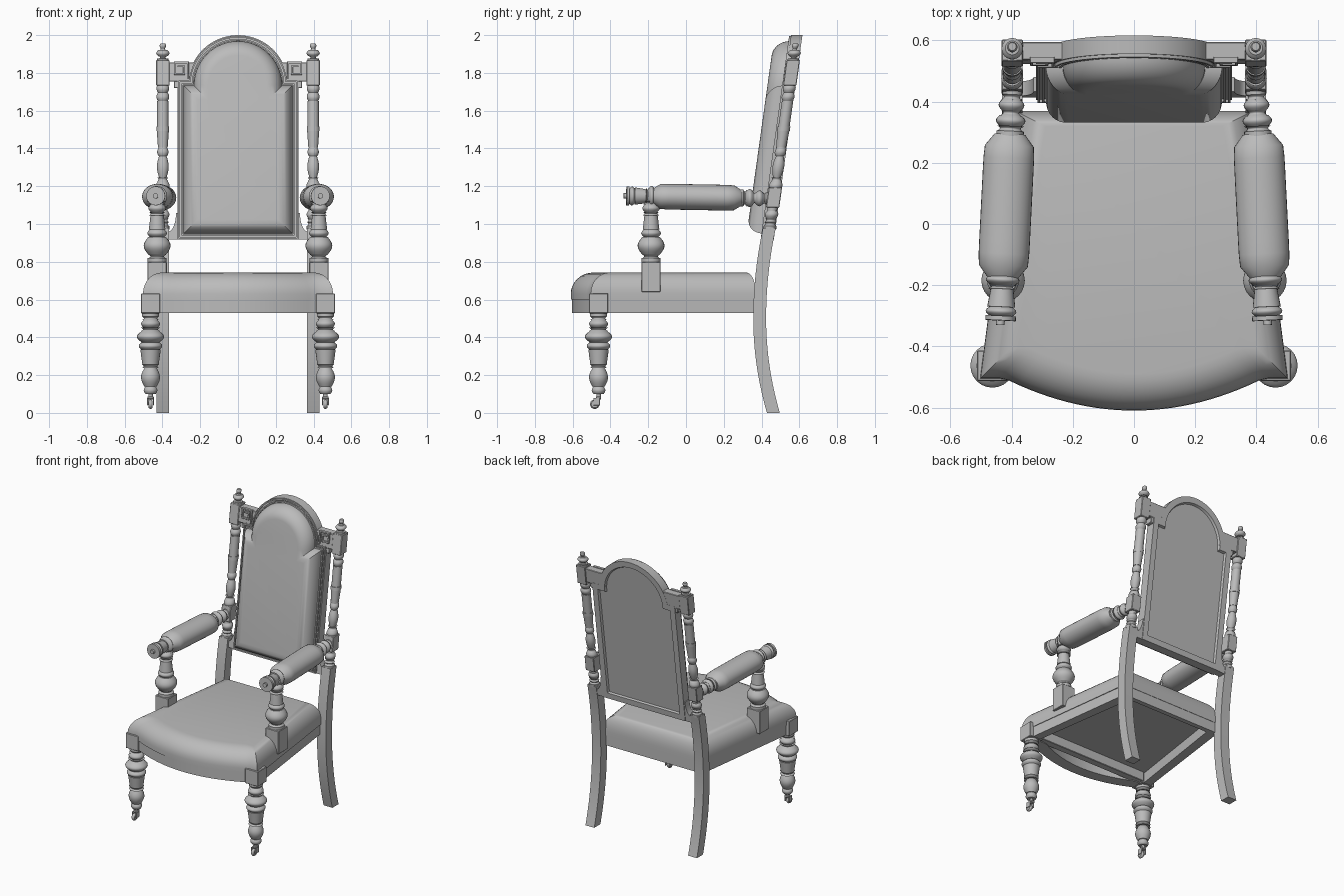
import bpy, bmesh
from math import sin, cos, asin, pi
from mathutils import Vector, Matrix

if "Cube" in bpy.data.objects:
    bpy.data.objects.remove(bpy.data.objects["Cube"], do_unlink=True)

COLOUR = (0.5, 0.5, 0.5, 1)
grey = bpy.data.materials.new("plain grey")
grey.use_nodes = True
grey.diffuse_color = COLOUR
grey.node_tree.nodes["Principled BSDF"].inputs["Base Color"].default_value = COLOUR

# Turned shapes: relative length, and radius factor along the shape
TURNINGS = {
    "collar": (1, lambda t: 1),
    "cove": (1, lambda t: 1.3 - 0.3 * sin(pi * t)),
    "bead": (2, lambda t: 0.75 + 0.25 * sin(pi * t)),
    "ball": (3, lambda t: 0.65 + 0.35 * sin(pi * t)),
    "taper": (4, lambda t: 1 - 0.2 * t),
    "flare": (4, lambda t: 0.8 + 0.2 * t),
    "vase": (5, lambda t: 0.65 + 0.35 * sin(pi * t)),
    "shaft": (6, lambda t: 1),
    "roll": (6, lambda t: 0.6 + 0.4 * (1 - (2 * t - 1) ** 10) ** 0.5),
}


def finish(bm, name):
    bmesh.ops.remove_doubles(bm, verts=bm.verts, dist=0.0001)
    bmesh.ops.recalc_face_normals(bm, faces=bm.faces)
    mesh = bpy.data.meshes.new(name)
    bm.to_mesh(mesh)
    bm.free()
    mesh.materials.append(grey)
    obj = bpy.data.objects.new(name, mesh)
    bpy.context.collection.objects.link(obj)
    bpy.ops.object.select_all(action="DESELECT")
    obj.select_set(True)
    bpy.context.view_layer.objects.active = obj
    bpy.ops.object.shade_smooth_by_angle(angle=0.6)


def finish_pair(bm, name):
    """Make a left part (+x) and its mirrored right twin."""
    twin = bm.copy()
    bmesh.ops.scale(twin, vec=(-1, 1, 1), verts=twin.verts)
    finish(bm, "left_" + name)
    finish(twin, "right_" + name)


def lean(bm):
    """Slope a part built upright at y = 0 into the reclined back."""
    for v in bm.verts:
        v.co.y += 0.435 + 0.14 * (v.co.z - BACK_BOTTOM)
    return bm


def loft(bm, loops):
    """Skin equal-length loops of points and cap both ends."""
    rings = [[bm.verts.new(point) for point in loop] for loop in loops]
    for lower, upper in zip(rings, rings[1:]):
        for i in range(len(lower)):
            bm.faces.new((lower[i - 1], lower[i], upper[i], upper[i - 1]))
    bm.faces.new(rings[0])
    bm.faces.new(rings[-1])
    return bm


def turn(bm, start, end, shapes, squash=1, sides=24, steps=12):
    """Lathe a sequence of (shape, radius) between two points."""
    start, run = Vector(start), Vector(end) - Vector(start)
    axis = run.normalized()
    side = axis.orthogonal() if abs(axis.z) > 0.9 else axis.cross(Vector((0, 0, 1)))
    side.normalize()
    up = axis.cross(side) * squash
    spokes = [side * cos(2 * pi * i / sides) + up * sin(2 * pi * i / sides) for i in range(sides)]
    total = sum(TURNINGS[shape][0] for shape, radius in shapes)
    loops, travelled = [], 0
    for shape, radius in shapes:
        length, factor = TURNINGS[shape]
        for step in range(steps + 1):
            t = step / steps
            centre = start + run * (travelled + length * t) / total
            loops.append([centre + spoke * radius * factor(t) for spoke in spokes])
        travelled += length
    return loft(bm, loops)


def box(bm, centre, size, bevel=0.003):
    matrix = Matrix.Translation(centre) @ Matrix.Diagonal((*size, 1))
    verts = bmesh.ops.create_cube(bm, size=1, matrix=matrix)["verts"]
    edges = {edge for vert in verts for edge in vert.link_edges}
    bmesh.ops.bevel(bm, geom=list(edges), offset=bevel, segments=1, affect="EDGES")


def quarter_round(steps=8):
    """Inset and rise of a rounded edge, both from 0 to 1."""
    angles = [pi / 2 * i / steps for i in range(steps + 1)]
    return [(1 - cos(a), sin(a)) for a in angles]


# Seat: bowed front, tapering sides, hollow underside
def seat_outline(inset, z):
    half_back, half_front = 0.39 - inset, 0.503 - inset
    back, front = 0.37 - inset / 2, inset - 0.505
    points = [(half_back, back, z), (-half_back, back, z)]
    for i in range(-16, 17):
        t = i / 16
        bow = (0.105 - inset / 5) * max(0, 1 - (t / 0.84) ** 2)
        points.append((t * half_front, front - bow, z))
    return points


RAIL_BOTTOM, RAIL_TOP, SEAT_TOP = 0.53, 0.6, 0.743
levels = [(0.07, RAIL_TOP), (0.07, RAIL_BOTTOM), (0.005, RAIL_BOTTOM), (0.005, RAIL_TOP), (0, RAIL_TOP)]
levels += [(inset / 10, 0.63 + rise * (SEAT_TOP - 0.63)) for inset, rise in quarter_round()]
finish(loft(bmesh.new(), [seat_outline(inset, z) for inset, z in levels]), "seat")
bm = bmesh.new()
box(bm, (0, -0.43, 0.57), (0.84, 0.05, 0.07))
finish(bm, "front_seat_rail")

# Front legs: square block over a turned leg
leg = Vector((0.463, -0.463, 0))
up = Vector((0, 0, 1))
bm = bmesh.new()
box(bm, leg + up * 0.58, (0.1, 0.1, 0.105))
turn(bm, leg + up * RAIL_BOTTOM, leg + up * 0.1, [
    ("collar", 0.045), ("cove", 0.035), ("bead", 0.05), ("cove", 0.04), ("ball", 0.072),
    ("bead", 0.062), ("taper", 0.054), ("cove", 0.036), ("vase", 0.05), ("bead", 0.036)])
turn(bm, leg + up * 0.1, leg + up * 0.07, [("shaft", 0.012)])
finish_pair(bm, "front_leg")

# Casters: forked wheel trailing under each front leg
bm = bmesh.new()
box(bm, leg + up * 0.08, (0.034, 0.026, 0.016))
hub = leg + Vector((0, -0.02, 0.046))
width = Vector((0.011, 0, 0))
turn(bm, hub - width, hub + width, [("bead", 0.025)])
for sign in (-1, 1):
    box(bm, hub + Vector((sign * 0.015, 0.01, 0.014)), (0.006, 0.036, 0.04), 0.002)
finish_pair(bm, "caster")

# Back legs: square section swept along a gentle curve
POST_X, HALF = 0.398, 0.034
CORNERS = ((-HALF, -HALF), (HALF, -HALF), (HALF, HALF), (-HALF, HALF))


def leg_ring(z):
    curve = (0.29 if z < 0.5 else 0.224) * (z - 0.5) ** 2
    return [(POST_X + dx, 0.39 + curve + dy, z) for dx, dy in CORNERS]


finish_pair(loft(bmesh.new(), [leg_ring(i / 20 * 0.98) for i in range(21)]), "back_leg")

# Back posts: square blocks, turned shafts and finials
BACK_BOTTOM = 0.918
post = Vector((POST_X, 0, 0))
bm = bmesh.new()
box(bm, post + up * 1.14, (0.07, 0.07, 0.105))
box(bm, post + up * 1.8, (0.07, 0.07, 0.135))
turn(bm, post + up * 0.97, post + up * 1.09, [
    ("collar", 0.035), ("cove", 0.025), ("cove", 0.025), ("bead", 0.035), ("collar", 0.026)])
turn(bm, post + up * 1.18, post + up * 1.74, [
    ("bead", 0.036), ("cove", 0.023), ("vase", 0.031), ("bead", 0.03), ("flare", 0.032),
    ("collar", 0.034), ("shaft", 0.03), ("bead", 0.034), ("bead", 0.034)])
turn(bm, post + up * 1.865, post + up * 1.955, [
    ("collar", 0.03), ("cove", 0.014), ("ball", 0.035), ("cove", 0.011), ("bead", 0.017)])
finish_pair(lean(bm), "back_post")


# Arched back: shouldered outline shrunk by an inset, set at depth y
def back_outline(inset, y, steps=32):
    half, radius, centre = 0.32 - inset, 0.265 - inset, 1.735
    bottom, shoulder = BACK_BOTTOM + inset, 1.765 - inset
    first = asin(max(0, shoulder - centre) / radius)
    neck = radius * cos(first)
    points = [(-half, bottom), (half, bottom), (half, shoulder), (neck, shoulder)]
    for i in range(steps + 1):
        angle = first + (pi - 2 * first) * i / steps
        points.append((radius * cos(angle), centre + radius * sin(angle)))
    points += [(-neck, shoulder), (-half, shoulder)]
    return [(x, y, z) for x, z in points]


# Recessed rear panel, square outer edge, two raised mouldings in front
FACE = 0.03
layers = [(0.046, FACE / 2), (0.04, FACE), (0, FACE), (0, -FACE)]
for inset in (0.005, 0.02):
    layers += [(inset, -FACE), (inset, -0.04), (inset + 0.008, -0.04), (inset + 0.008, -FACE)]
layers.append((0.05, -FACE))
finish(lean(loft(bmesh.new(), [back_outline(*layer) for layer in layers])), "back_frame")

layers = [(0.032, 0)]
layers += [(0.032 + 0.075 * inset, -0.035 - 0.083 * rise) for inset, rise in quarter_round()]
finish(lean(loft(bmesh.new(), [back_outline(*layer) for layer in layers])), "back_cushion")

# Ears joining arch and posts, with a square scroll wound in relief
bm = bmesh.new()
box(bm, (0.295, 0, 1.805), (0.15, 0.058, 0.1))
box(bm, (0.32, 0, 1.74), (0.04, 0.05, 0.04))
x, z, dx, dz, length, bar = 0.265, 1.775, 0, 1, 0.08, 0.01
while length > 0.02:
    next_x, next_z = x + dx * length, z + dz * length
    box(bm, ((x + next_x) / 2, -FACE, (z + next_z) / 2),
        (abs(next_x - x) + bar, 2 * bar, abs(next_z - z) + bar), bar / 10)
    x, z, dx, dz, length = next_x, next_z, dz, -dx, length - bar
finish_pair(lean(bm), "scroll_ear")

# Hollow-curved brackets joining the frame foot to the legs
reach, tall = 0.06, 0.14
curve = [(0.31, BACK_BOTTOM), (0.31 + reach, BACK_BOTTOM)]
curve += [(0.31 + reach * (1 - rise * 0.7), BACK_BOTTOM + tall * (1 - (1 - inset) * 0.7))
          for inset, rise in quarter_round()]
curve.append((0.31, BACK_BOTTOM + tall))
bm = loft(bmesh.new(), [[(x, y, z) for x, z in curve] for y in (-0.022, 0.026)])
finish_pair(lean(bm), "lower_bracket")

# Arms: padded roll on a turned rail running forward
rear, fore = Vector((POST_X, 0.44, 1.135)), Vector((0.437, -0.33, 1.149))
bm = bmesh.new()
turn(bm, rear, rear.lerp(fore, 0.2), [
    ("collar", 0.032), ("cove", 0.026), ("bead", 0.042), ("cove", 0.026),
    ("bead", 0.048), ("cove", 0.034), ("collar", 0.045)])
turn(bm, rear.lerp(fore, 0.79), fore, [
    ("bead", 0.055), ("cove", 0.035), ("flare", 0.046), ("bead", 0.05), ("collar", 0.05),
    ("collar", 0.014)])
finish_pair(bm, "arm_rail")
bm = turn(bmesh.new(), rear.lerp(fore, 0.19), rear.lerp(fore, 0.8), [("roll", 0.083)], 0.82, 32)
finish_pair(bm, "arm_pad")

# Arm supports: block on the seat rail and a turned baluster
foot = Vector((0.428, -0.185, 0))
bm = bmesh.new()
box(bm, foot + up * 0.72, (0.102, 0.1, 0.16))
turn(bm, foot + up * 0.8, foot + up * 1.14, [
    ("collar", 0.05), ("cove", 0.036), ("vase", 0.071), ("bead", 0.052), ("taper", 0.044),
    ("cove", 0.034), ("bead", 0.046), ("cove", 0.034), ("collar", 0.036)])
finish_pair(bm, "arm_support")
